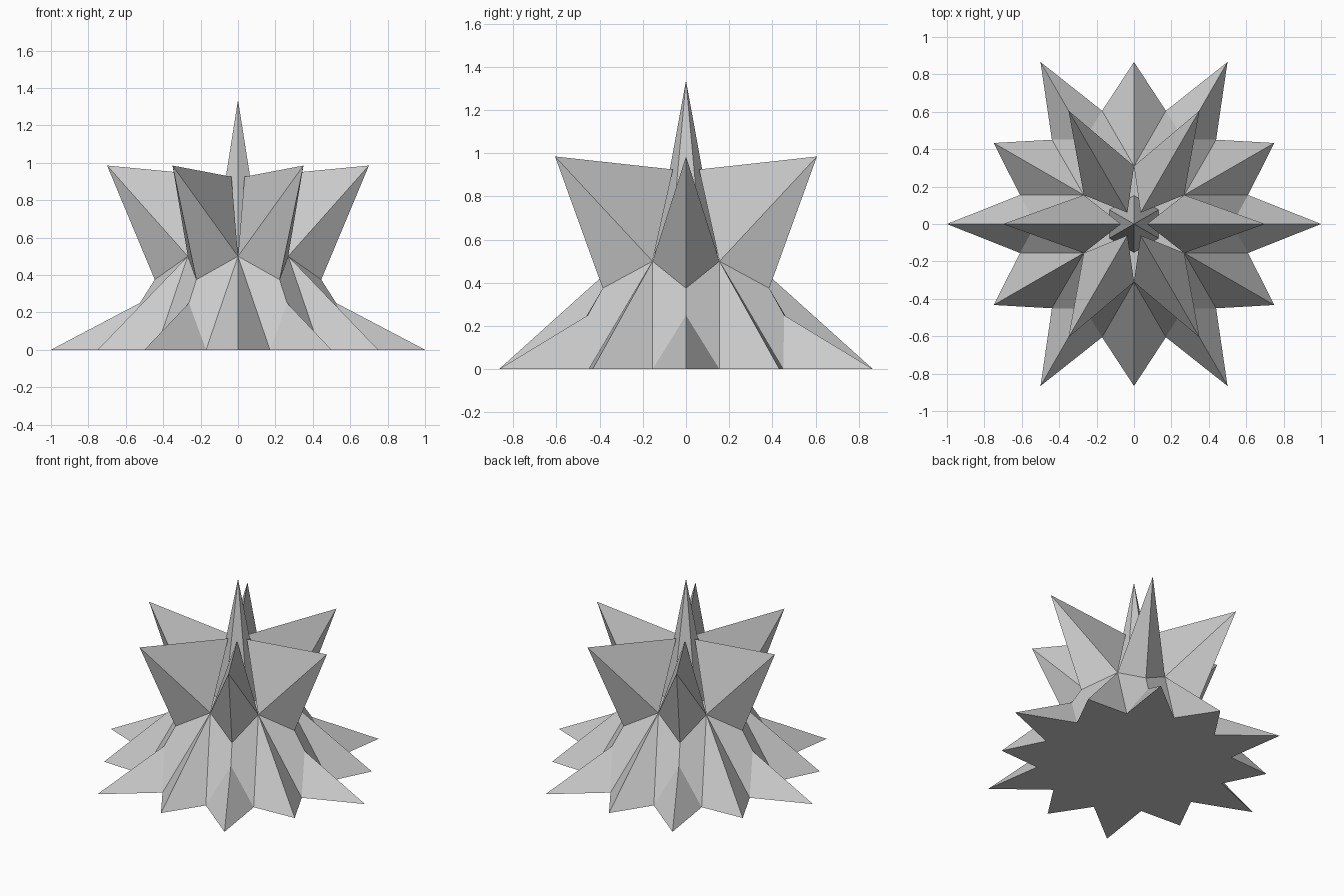
import bpy, bmesh
from math import sin, cos, radians

if "Cube" in bpy.data.objects:
    bpy.data.objects.remove(bpy.data.objects["Cube"])


def polar(r, deg, z):
    a = radians(deg)
    return (r * cos(a), r * sin(a), z)


def build(name, faces):
    """Make a flat-shaded object from a list of corner-point faces."""
    bm = bmesh.new()
    for pts in faces:
        bm.faces.new([bm.verts.new(p) for p in pts])
    bmesh.ops.remove_doubles(bm, verts=bm.verts, dist=0.0005)
    bmesh.ops.recalc_face_normals(bm, faces=bm.faces)
    me = bpy.data.meshes.new(name)
    bm.to_mesh(me)
    bm.free()
    ob = bpy.data.objects.new(name, me)
    bpy.context.collection.objects.link(ob)
    return ob


def shoulder(a):
    return polar(0.31, a, 0.5)


def keel(a):
    return polar(0.445, a, 0.375)


SIXTH = range(0, 360, 60)

# Flared twelve-point base
faces, rim = [], []
for a in SIXTH:
    k, m, tip = keel(a), polar(0.525, a, 0.25), polar(1.0, a, 0)
    for side in (-1, 1):
        s = shoulder(a + 30 * side)
        v = polar(0.629, a + 14.26 * side, 0)
        b = polar(0.866, a + 30 * side, 0)
        faces += [(k, s, v, m), (m, v, tip), (s, b, v)]
    faces.append((k, shoulder(a - 30), shoulder(a + 30)))
    rim += [polar(0.629, a - 14.26, 0), tip,
            polar(0.629, a + 14.26, 0), polar(0.866, a + 30, 0)]
faces += [rim, [shoulder(a + 30) for a in SIXTH]]
build("star_base", faces)

# Ring of six raised spikes
for i, a in enumerate(SIXTH):
    tip, top, k = polar(0.7, a, 0.985), polar(0.07, a, 0.925), keel(a)
    l, r = shoulder(a - 30), shoulder(a + 30)
    build(f"side_spike_{i + 1}", [(tip, r, top), (tip, top, l), (tip, l, k),
                                  (tip, k, r), (top, r, l), (k, l, r)])

# Tall six-sided centre spike
ring = [polar(0.152, a + 30, 0.5) for a in SIXTH]
peak = (0, 0, 1.337)
build("centre_spike", [(ring[i - 1], ring[i], peak) for i in range(6)] + [ring])
